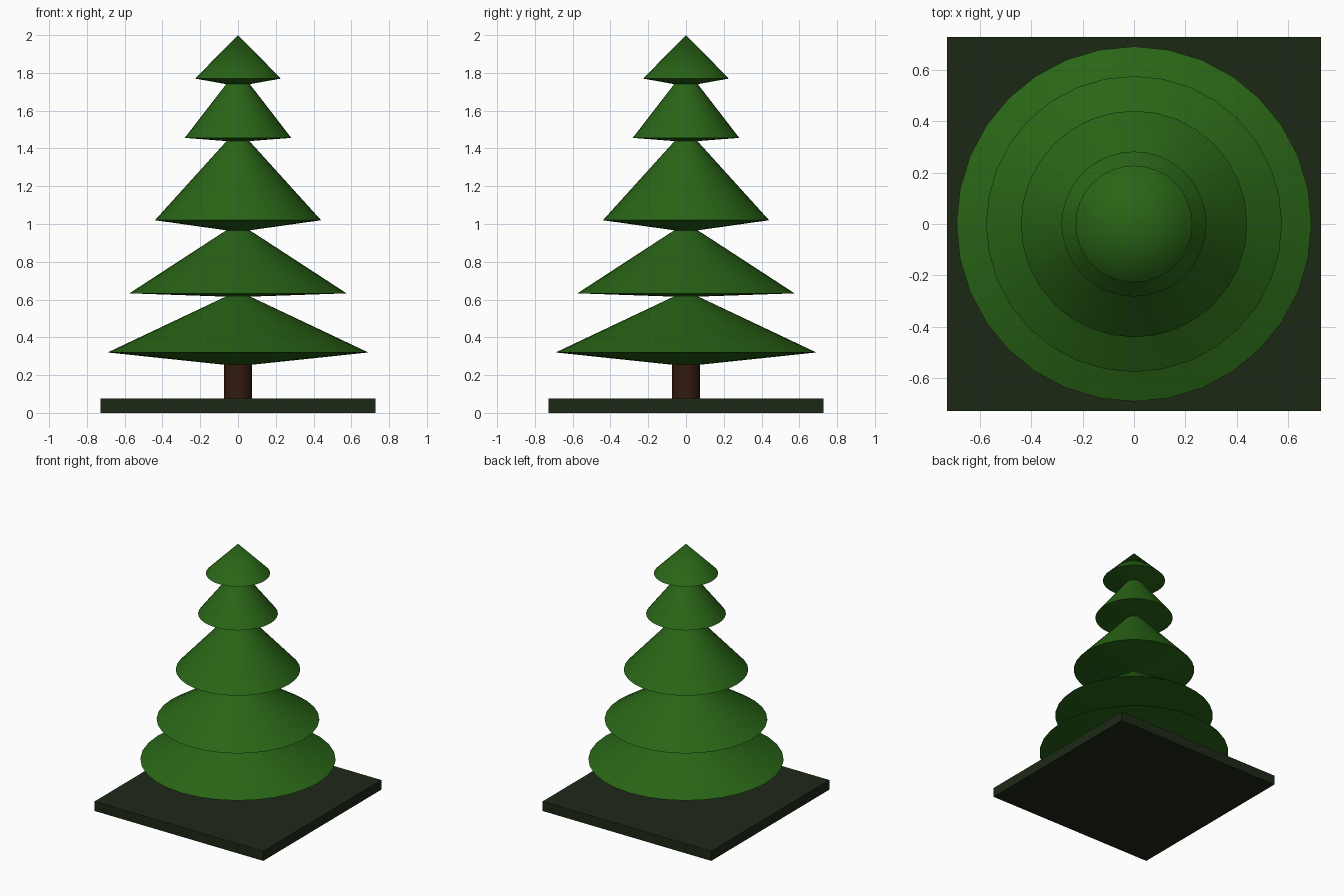
import bpy, bmesh, math

if "Cube" in bpy.data.objects:
    bpy.data.objects.remove(bpy.data.objects["Cube"])

SIDES = 32


def material(name, color):
    m = bpy.data.materials.new(name)
    m.diffuse_color = (*color, 1)
    m.use_nodes = True
    m.node_tree.nodes["Principled BSDF"].inputs["Base Color"].default_value = m.diffuse_color
    return m


def finish(name, bm, mat, smooth=True):
    bmesh.ops.recalc_face_normals(bm, faces=bm.faces)
    mesh = bpy.data.meshes.new(name)
    bm.to_mesh(mesh)
    bm.free()
    mesh.materials.append(mat)
    ob = bpy.data.objects.new(name, mesh)
    bpy.context.collection.objects.link(ob)
    if smooth:
        bpy.ops.object.select_all(action='DESELECT')
        ob.select_set(True)
        bpy.context.view_layer.objects.active = ob
        bpy.ops.object.shade_smooth_by_angle(angle=math.radians(35))
    return ob


def lathe(name, profile, mat):
    """Spin (radius, z) points around the z axis."""
    bm = bmesh.new()
    verts = [bm.verts.new((r, 0, z)) for r, z in profile]
    edges = [bm.edges.new(p) for p in zip(verts, verts[1:])]
    bmesh.ops.spin(bm, geom=verts + edges, cent=(0, 0, 0), axis=(0, 0, 1),
                   angle=math.tau, steps=SIDES, use_merge=True)
    bmesh.ops.remove_doubles(bm, verts=bm.verts, dist=1e-4)
    return finish(name, bm, mat)


green = material("needle_green", (0.022, 0.13, 0.008))
brown = material("bark_brown", (0.035, 0.01, 0.004))
dark = material("base_dark_green", (0.012, 0.022, 0.008))

# Square base plate
bm = bmesh.new()
bmesh.ops.create_cube(bm, size=1)
bmesh.ops.scale(bm, vec=(1.454, 1.454, 0.075), verts=bm.verts)
bmesh.ops.translate(bm, vec=(0, 0, 0.0375), verts=bm.verts)
finish("base", bm, dark, smooth=False)

# Trunk
lathe("trunk", [(0, 0.07), (0.074, 0.07), (0.074, 0.27), (0, 0.27)], brown)

# Branch tiers: underside z, rim radius, rim z, neck radius, neck z
tiers = [
    (0.25, 0.69, 0.32, 0.06, 0.618),
    (0.615, 0.575, 0.633, 0.06, 0.968),
    (0.965, 0.44, 1.02, 0.055, 1.445),
    (1.438, 0.282, 1.456, 0.055, 1.75),
    (1.738, 0.227, 1.77, 0.0, 2.0),
]
for i, (zb, r, zr, rn, zn) in enumerate(tiers, 1):
    profile = [(0.05, zb), (r, zr), (rn, zn)]
    if i == 1:
        profile[0] = (0.074, 0.255)
    lathe(f"branch_tier_{i}", profile, green)
